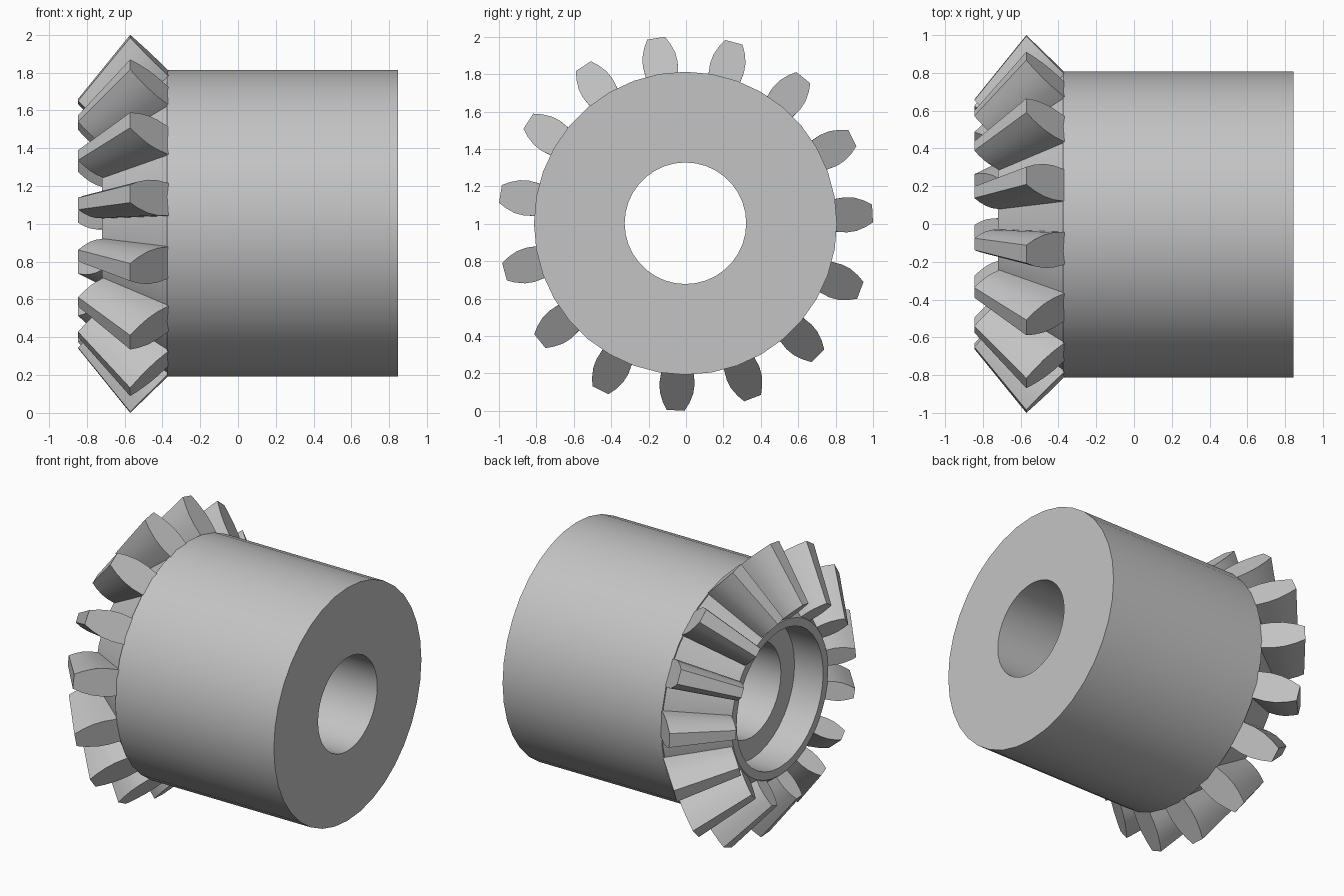
import bpy, bmesh
from math import sin, cos, radians, tau

if "Cube" in bpy.data.objects:
    bpy.data.objects.remove(bpy.data.objects["Cube"])

CY, CZ = -0.003, 1.003      # axis of the gear, running along x
APEX = -1.38                # x where the tooth cones meet
TEETH, PHASE = 15, radians(3)
SMALL = 0.66                # size of a tooth's inner end against its outer end

steel = bpy.data.materials.new("plain grey steel")
steel.use_nodes = True
grey = (0.55, 0.55, 0.55, 1)
steel.diffuse_color = grey
steel.node_tree.nodes["Principled BSDF"].inputs["Base Color"].default_value = grey


def finish(name, bm):
    bmesh.ops.recalc_face_normals(bm, faces=bm.faces)
    mesh = bpy.data.meshes.new(name)
    bm.to_mesh(mesh)
    bm.free()
    mesh.materials.append(steel)
    obj = bpy.data.objects.new(name, mesh)
    bpy.context.collection.objects.link(obj)
    bpy.ops.object.select_all(action="DESELECT")
    obj.select_set(True)
    bpy.context.view_layer.objects.active = obj
    bpy.ops.object.shade_smooth_by_angle(angle=radians(30))
    return obj


# Hub: closed ring profile (x, radius) turned round the axis
profile = [(0.845, 0.325), (0.845, 0.81), (-0.375, 0.81), (-0.375, 0.80),
           (-0.72, 0.53), (-0.72, 0.475), (-0.5, 0.475), (-0.5, 0.325)]
SIDES = 36
bm = bmesh.new()
rings = []
for i in range(SIDES):
    a = tau * i / SIDES
    rings.append([bm.verts.new((x, CY + r * cos(a), CZ + r * sin(a))) for x, r in profile])
for i in range(SIDES):
    here, there = rings[i], rings[(i + 1) % SIDES]
    for j in range(len(profile)):
        k = (j + 1) % len(profile)
        bm.faces.new((here[j], here[k], there[k], there[j]))
finish("hub", bm)

# Teeth: curved outline (radius, half width) on the outer cone, tapering to the apex
outline = [(0.785, 0.085), (0.81, 0.088), (0.86, 0.094), (0.91, 0.089),
           (0.96, 0.071), (1.0015, 0.048)]
loop = [(r, w) for r, w in outline] + [(r, -w) for r, w in reversed(outline)]
bm = bmesh.new()
for n in range(TEETH):
    a = PHASE + tau * n / TEETH
    ends = []
    for s in (1, SMALL):
        ring = []
        for r, w in loop:
            x = -0.375 - (r - 0.81) * 1.02
            ring.append(bm.verts.new((APEX + (x - APEX) * s,
                                      CY + s * (r * cos(a) - w * sin(a)),
                                      CZ + s * (r * sin(a) + w * cos(a)))))
        ends.append(ring)
    outer, inner = ends
    bm.faces.new(outer)
    bm.faces.new(inner)
    for j in range(len(loop)):
        k = (j + 1) % len(loop)
        bm.faces.new((outer[j], outer[k], inner[k], inner[j]))
finish("bevel_teeth", bm)
